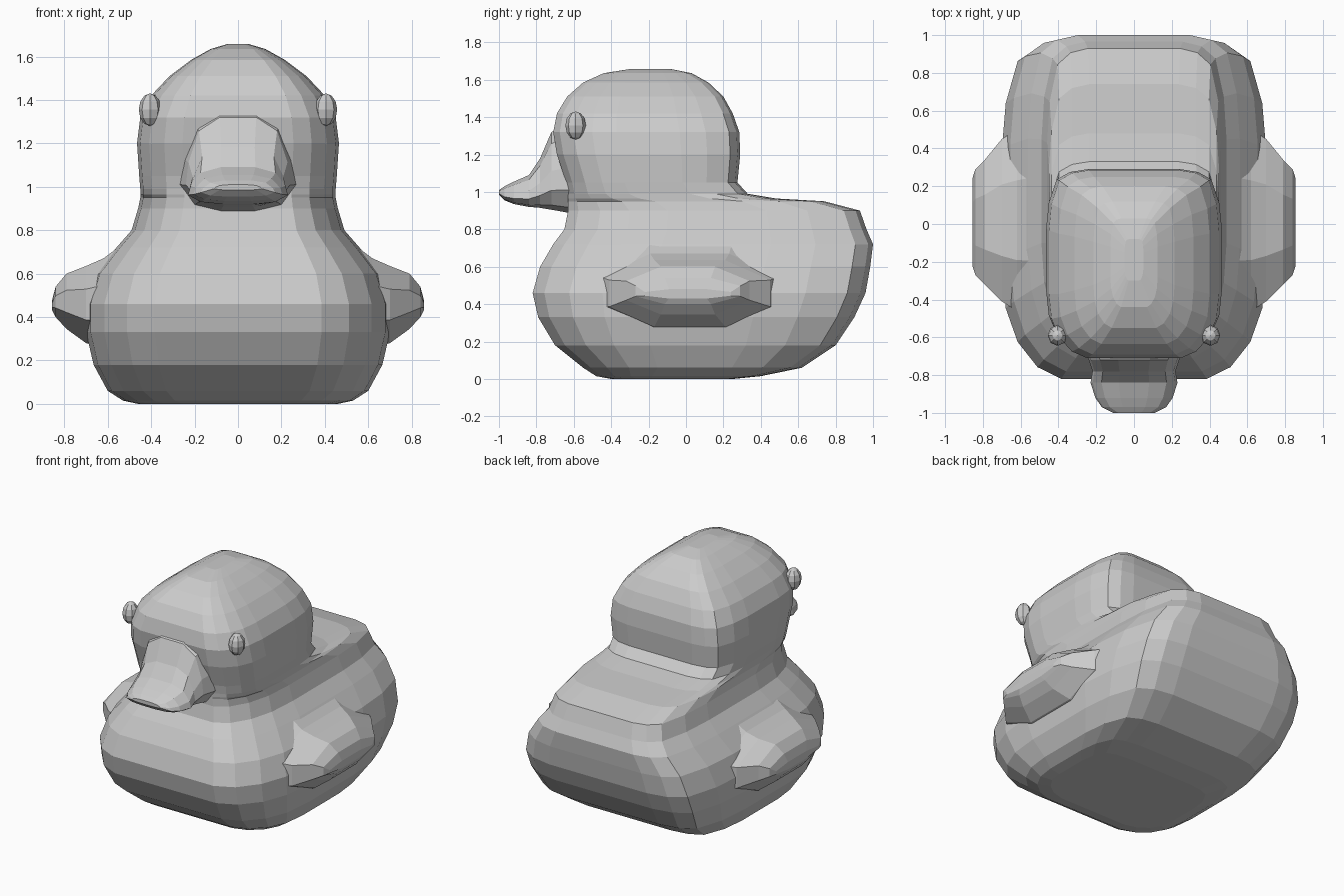
import bpy, bmesh


def loft(name, rings):
    """Skin a list of equal-length closed rings and cap both ends."""
    bm = bmesh.new()
    loops = [[bm.verts.new(p) for p in ring] for ring in rings]
    n = len(loops[0])
    for a, b in zip(loops, loops[1:]):
        for i in range(n):
            j = (i + 1) % n
            bm.faces.new((a[i], a[j], b[j], b[i]))
    bm.faces.new(loops[0][::-1])
    bm.faces.new(loops[-1])
    bmesh.ops.recalc_face_normals(bm, faces=bm.faces)
    mesh = bpy.data.meshes.new(name)
    bm.to_mesh(mesh)
    bm.free()
    obj = bpy.data.objects.new(name, mesh)
    bpy.context.collection.objects.link(obj)
    return obj


def closed(half):
    """Mirror a half outline (u, v) in u to make a closed outline."""
    return half + [(-u, v) for u, v in reversed(half)]


# Body and head: one rounded-box plan, stacked by height
plan = closed([(.25, 0), (.55, 0), (.73, .035), (.88, .11), (.97, .21), (1, .34),
               (1, .52), (1, .68), (.97, .82), (.88, .945), (.73, .985), (.53, 1), (.2, 1)])
# z, half width, front y, back y
levels = [
    (0, .46, -.40, .25), (.015, .53, -.48, .40), (.06, .60, -.55, .62),
    (.18, .665, -.70, .80), (.33, .70, -.79, .90), (.46, .70, -.82, .96),
    (.60, .655, -.78, .985), (.72, .56, -.71, 1.0), (.80, .49, -.65, .965),
    (.90, .46, -.63, .93), (.95, .45, -.63, .74), (.965, .45, -.63, .48),
    (.99, .45, -.63, .33), (1.05, .455, -.64, .275), (1.20, .465, -.69, .29),
    (1.32, .45, -.71, .285), (1.42, .40, -.69, .25), (1.51, .315, -.635, .20),
    (1.585, .215, -.55, .12), (1.635, .125, -.44, .03), (1.657, .05, -.30, -.08),
]
loft("body_and_head", [[(u * w, yf + v * (yb - yf), z) for u, v in plan]
                       for z, w, yf, yb in levels])

# Beak, flaring up into the forehead
section = closed([(.3, 0), (.75, .06), (1, .25), (.95, .5), (.75, .85), (.35, 1)])
beak = [(-.58, .28, .88, 1.40), (-.72, .24, .905, 1.32), (-.78, .22, .915, 1.18),
        (-.84, .23, .92, 1.09), (-.92, .205, .935, 1.055),
        (-.97, .17, .955, 1.03), (-1.0, .11, .985, 1.01)]
loft("beak", [[(u * w, y, lo + v * (hi - lo)) for u, v in section]
              for y, w, lo, hi in beak])

# Wings and eyes, one per side
octagon = [(.28, 0), (.72, 0), (1, .3), (1, .7), (.72, 1), (.28, 1), (0, .7), (0, .3)]
# distance out, y range, z range
wing = [(.50, -.48, .54, .24, .76), (.62, -.46, .50, .26, .67), (.70, -.41, .45, .28, .635),
        (.79, -.32, .34, .345, .60), (.84, -.27, .29, .40, .54), (.856, -.22, .24, .43, .48)]
for side, label in ((1, "left"), (-1, "right")):
    loft(label + "_wing", [[(side * x, y0 + u * (y1 - y0), z0 + v * (z1 - z0))
                            for u, v in octagon] for x, y0, y1, z0, z1 in wing])
    bpy.ops.mesh.primitive_uv_sphere_add(segments=8, ring_count=6, radius=1,
                                         location=(side * .405, -.59, 1.355))
    eye = bpy.context.object
    eye.name = label + "_eye"
    eye.scale = (.052, .055, .075)
